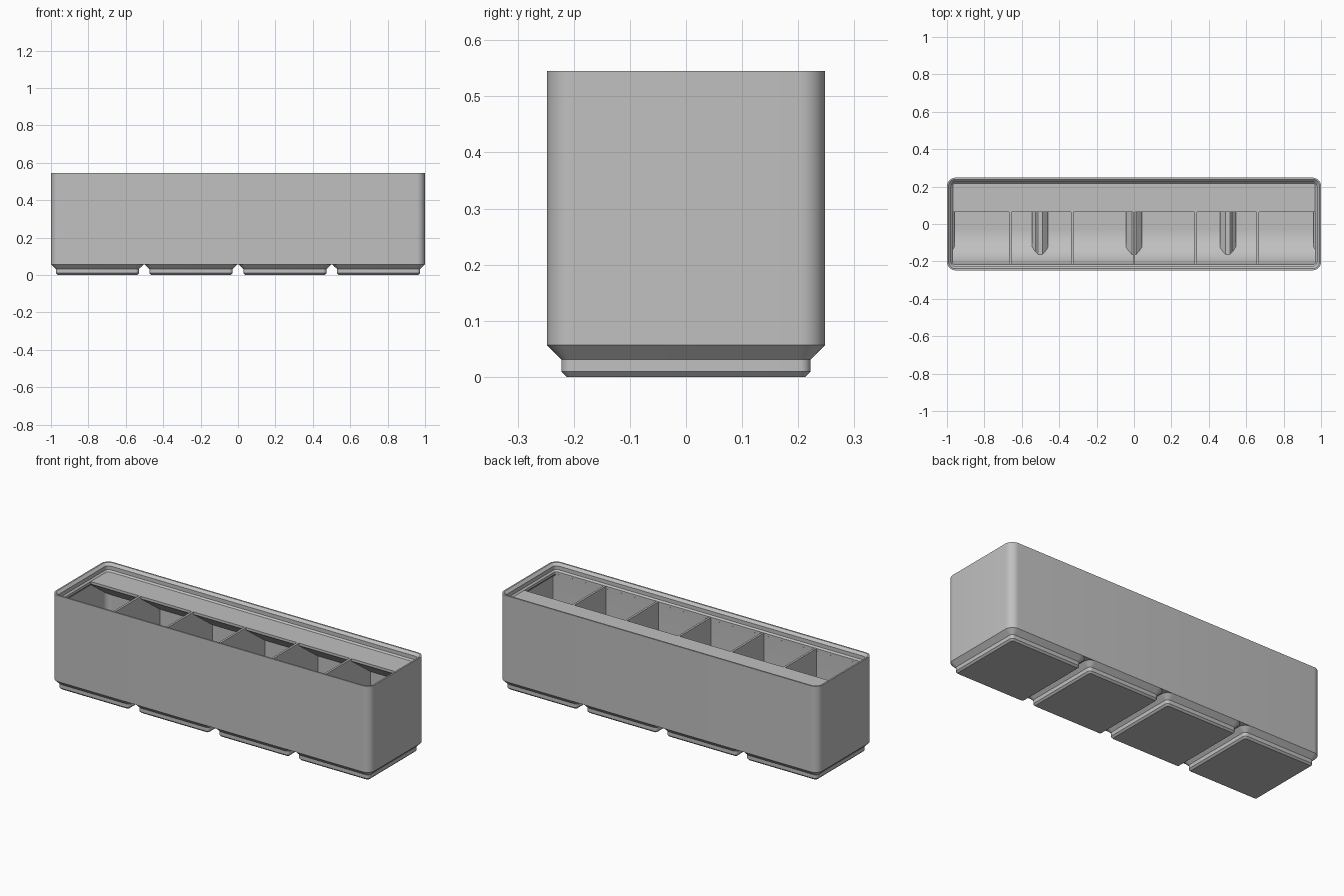
import bpy, bmesh
from math import sin, cos, pi, sqrt

cube = bpy.data.objects.get("Cube")
if cube:
    bpy.data.objects.remove(cube)

# One grey plastic
grey = bpy.data.materials.new("grey plastic")
grey.use_nodes = True
COLOUR = (0.53, 0.53, 0.53, 1)
grey.diffuse_color = COLOUR
grey.node_tree.nodes["Principled BSDF"].inputs["Base Color"].default_value = COLOUR

CORNER_Y = 0.203      # corner-arc centre, shared by every rounded outline
CORNER_X = 0.9552
PITCH = 0.5015
JOINT = 0.0567        # where feet meet body
FLOOR = 0.0143
TOP = 0.5015          # height of tab and dividers
RADIUS = 0.185        # scoop radius
FRONT = -0.217        # inner front wall


def finish(name, bm, smooth=True):
    bmesh.ops.recalc_face_normals(bm, faces=bm.faces)
    mesh = bpy.data.meshes.new(name)
    bm.to_mesh(mesh)
    bm.free()
    obj = bpy.data.objects.new(name, mesh)
    bpy.context.collection.objects.link(obj)
    mesh.materials.append(grey)
    if smooth:
        bpy.ops.object.select_all(action='DESELECT')
        obj.select_set(True)
        bpy.context.view_layer.objects.active = obj
        bpy.ops.object.shade_smooth_by_angle(angle=pi / 6)
    return obj


def loft(name, cx, corner_x, levels, ring=False, steps=8):
    """Skin rounded rectangles given as (corner radius, height)."""
    bm = bmesh.new()
    loops = []
    for r, z in levels:
        loop = []
        for q, (sx, sy) in enumerate(((1, 1), (-1, 1), (-1, -1), (1, -1))):
            for i in range(steps + 1):
                a = (q + i / steps) * pi / 2
                loop.append(bm.verts.new((cx + sx * corner_x + r * cos(a),
                                          sy * CORNER_Y + r * sin(a), z)))
        loops.append(loop)
    pairs = list(zip(loops, loops[1:]))
    if ring:
        pairs.append((loops[-1], loops[0]))
    else:
        bm.faces.new(loops[0])
        bm.faces.new(loops[-1])
    for a, b in pairs:
        for i in range(len(a)):
            j = (i + 1) % len(a)
            bm.faces.new((a[i], a[j], b[j], b[i]))
    return finish(name, bm)


def prism(name, profile, x0, x1, smooth=False):
    """Extrude a (y, z) profile along x."""
    bm = bmesh.new()
    face = bm.faces.new([bm.verts.new((x0, y, z)) for y, z in profile])
    out = bmesh.ops.extrude_face_region(bm, geom=[face])
    verts = [g for g in out["geom"] if isinstance(g, bmesh.types.BMVert)]
    bmesh.ops.translate(bm, verts=verts, vec=(x1 - x0, 0, 0))
    return finish(name, bm, smooth)


def scoop(name, z0, z1, back, x0, x1):
    """Slice of the curved front ramp between two heights."""
    arc = []
    steps = 24
    a0, a1 = [max(0, 1 - (z - FLOOR) / RADIUS) for z in (z0, z1)]
    for i in range(steps + 1):
        # even steps in y along the arc
        y0, y1 = sqrt(1 - a0 * a0), sqrt(1 - a1 * a1)
        s = y0 + (y1 - y0) * i / steps
        arc.append((FRONT + RADIUS * (1 - s), FLOOR + RADIUS * (1 - sqrt(max(0, 1 - s * s)))))
    if z1 > arc[-1][1] + 0.001:
        arc.append((FRONT, z1))
    return prism(name, [(back, z0)] + arc + [(back, z1)], x0, x1, True)


# Outer wall with stacking lip, one closed ring
loft("body_wall", 0, CORNER_X, [
    (0.0448, JOINT), (0.0448, 0.545), (0.036, 0.545), (0.0221, 0.5315),
    (0.0221, 0.51), (0.0138, TOP), (0.0138, 0.487), (0.0338, 0.467),
    (0.0338, 0.0668), (0.0237, JOINT)], ring=True)

# Four hollow feet, each with the foot of the scoop inside
for k in range(4):
    cx = (k - 1.5) * PITCH
    loft(f"foot_{k + 1}", cx, CORNER_Y, [
        (0.0095, 0), (0.019, 0.0095), (0.019, 0.031), (0.0448, JOINT),
        (0.0237, JOINT), (0.005, 0.038), (0.005, FLOOR)])
    scoop(f"scoop_base_{k + 1}", FLOOR, 0.038, -0.21, cx - 0.209, cx + 0.209)
    scoop(f"scoop_step_{k + 1}", 0.038, JOINT, -0.21, cx - 0.226, cx + 0.226)

# Ridges bridging neighbouring feet
for k in (-1, 0, 1):
    ridge = bmesh.new()
    outline = [(-0.0233, JOINT), (0.0233, JOINT), (0.012, 0.0675), (-0.012, 0.0675)]
    end = ridge.faces.new([ridge.verts.new((k * PITCH + x, -0.235, z)) for x, z in outline])
    out = bmesh.ops.extrude_face_region(ridge, geom=[end])
    moved = [g for g in out["geom"] if isinstance(g, bmesh.types.BMVert)]
    bmesh.ops.translate(ridge, verts=moved, vec=(0, 0.47, 0))
    finish(f"floor_ridge_{k + 2}", ridge, False)

# Main scoop and thick front wall
scoop("front_scoop", JOINT, 0.49, -0.225, -0.989, 0.989)

# Label tab with sloping underside
prism("label_tab", [(0.235, TOP), (0.065, TOP), (0.065, 0.487), (0.235, 0.3635)],
      -0.985, 0.985)

# Five dividers, the middle one standing on a ridge
for k in range(-2, 3):
    low = [(-0.235, 0.06), (0.235, 0.06)]
    if k:
        low = [(-0.235, 0.06), (-0.215, 0.035), (-0.21, 0.01),
               (0.21, 0.01), (0.215, 0.035), (0.235, 0.06)]
    x = k * 0.3305
    prism(f"divider_{k + 3}", low + [(0.235, TOP - 0.0003), (-0.235, TOP - 0.0003)],
          x - 0.006, x + 0.006)
